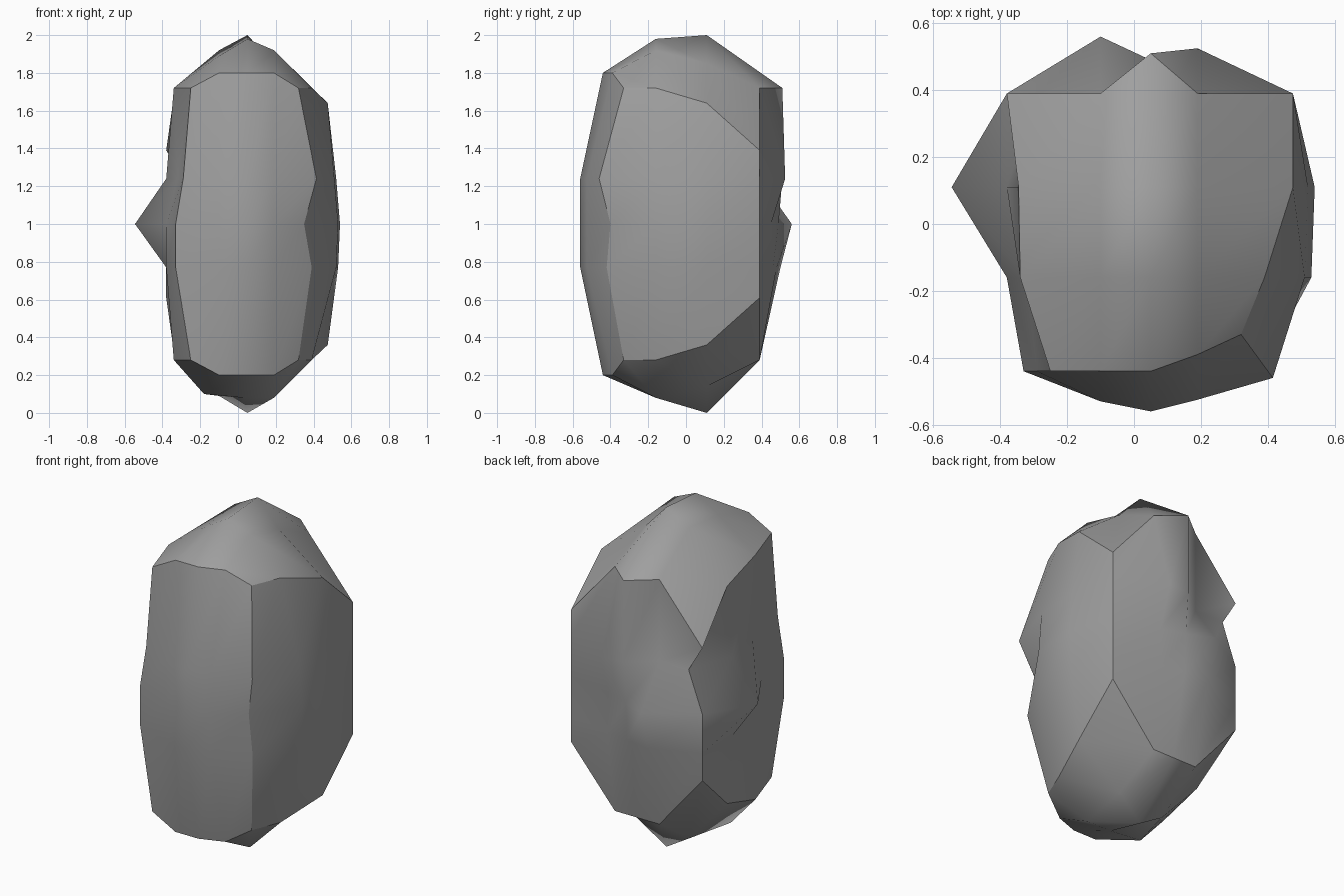
import bpy
import bmesh

if "Cube" in bpy.data.objects:
    bpy.data.objects.remove(bpy.data.objects["Cube"], do_unlink=True)


def make_material(name, colour):
    material = bpy.data.materials.new(name)
    material.use_nodes = True
    material.diffuse_color = colour
    material.node_tree.nodes["Principled BSDF"].inputs["Base Color"].default_value = colour
    return material


# Outline round the waist, counter-clockwise from the front right corner
waist = [(-.33, -.44), (-.1, -.53), (.05, -.56), (.19, -.525), (.35, -.4),
         (.53, -.16), (.54, .11), (.475, .39),
         (.19, .45), (.05, .49), (-.1, .56), (-.38, .39),
         (-.545, .11), (-.38, -.16)]

# Rim of the upper cap: x, y and height above the waist
rim = [(-.25, -.44, .72), (-.1, -.44, .8), (.05, -.44, .8), (.19, -.39, .8), (.32, -.33, .72),
       (.39, -.16, .72), (.475, .11, .64), (.475, .39, .39),
       (.19, .39, .72), (.05, .51, .72), (-.1, .39, .72), (-.38, .39, .39),
       (-.345, .11, .64), (-.34, -.16, .72)]

# Dents and bulges that vary the outline above and below the waist
upper_changes = {0: (-.29, -.44), 4: (.415, -.46), 5: (.51, -.16), 6: (.52, .11),
                 8: (.19, .525), 9: (.05, .51), 10: (-.1, .39), 11: (-.29, .39),
                 12: (-.38, .11), 13: (-.32, -.16)}
lower_changes = {4: (.39, -.42), 5: (.52, -.16), 6: (.53, .11),
                 8: (.19, .46), 9: (.05, .48), 10: (-.1, .5), 12: (-.38, .11)}
corners = (0, 4, 7, 11)
count = len(waist)

bm = bmesh.new()


def add_ring(points):
    return [bm.verts.new(point) for point in points]


def changed_ring(changes, z):
    return add_ring([(*changes.get(i, point), z) for i, point in enumerate(waist)])


def add_cap(ring, inner, flip):
    """Fill a rim with a grid whose two inner rows are given."""
    rows = [ring[0:5],
            [ring[13], *inner[0], ring[5]],
            [ring[12], *inner[1], ring[6]],
            ring[11:6:-1]]
    for near, far in zip(rows, rows[1:]):
        for i in range(len(near) - 1):
            quad = [near[i], near[i + 1], far[i + 1], far[i]]
            bm.faces.new(quad[::-1] if flip else quad)


# Sides of the stone
bottom_rim = [(x, min(y, .39), 1 - h) for x, y, h in rim]
rings = [add_ring(bottom_rim),
         changed_ring(lower_changes, .77),
         changed_ring({}, 1),
         changed_ring(upper_changes, 1.24),
         add_ring([(x, y, 1 + h) for x, y, h in rim])]
for low, high in zip(rings, rings[1:]):
    for i in range(count):
        j = (i + 1) % count
        bm.faces.new((low[i], low[j], high[j], high[i]))

# Domed ends
top_rows = [add_ring([(-.1, -.16, 1.89), (.05, -.16, 1.98), (.19, -.16, 1.92)]),
            add_ring([(-.1, .11, 1.92), (.05, .11, 2), (.19, .11, 1.85)])]
bottom_rows = [add_ring([(-.18, -.16, .1), (.03, -.16, .08), (.19, -.16, .08)]),
               add_ring([(-.1, .11, .09), (.05, .11, 0), (.19, .11, .14)])]
add_cap(rings[-1], top_rows, False)
add_cap(rings[0], bottom_rows, True)

# Smooth sides, with sharp rims and sharp vertical corners
for face in bm.faces:
    face.smooth = True
for ring in (rings[0], rings[-1]):
    for i in range(count):
        bm.edges.get((ring[i], ring[(i + 1) % count])).smooth = False
for low, high in zip(rings, rings[1:]):
    for i in corners:
        bm.edges.get((low[i], high[i])).smooth = False

bmesh.ops.recalc_face_normals(bm, faces=bm.faces[:])
mesh = bpy.data.meshes.new("rock")
bm.to_mesh(mesh)
bm.free()
mesh.materials.append(make_material("stone grey", (.35, .35, .35, 1)))
rock = bpy.data.objects.new("rock", mesh)
bpy.context.collection.objects.link(rock)
